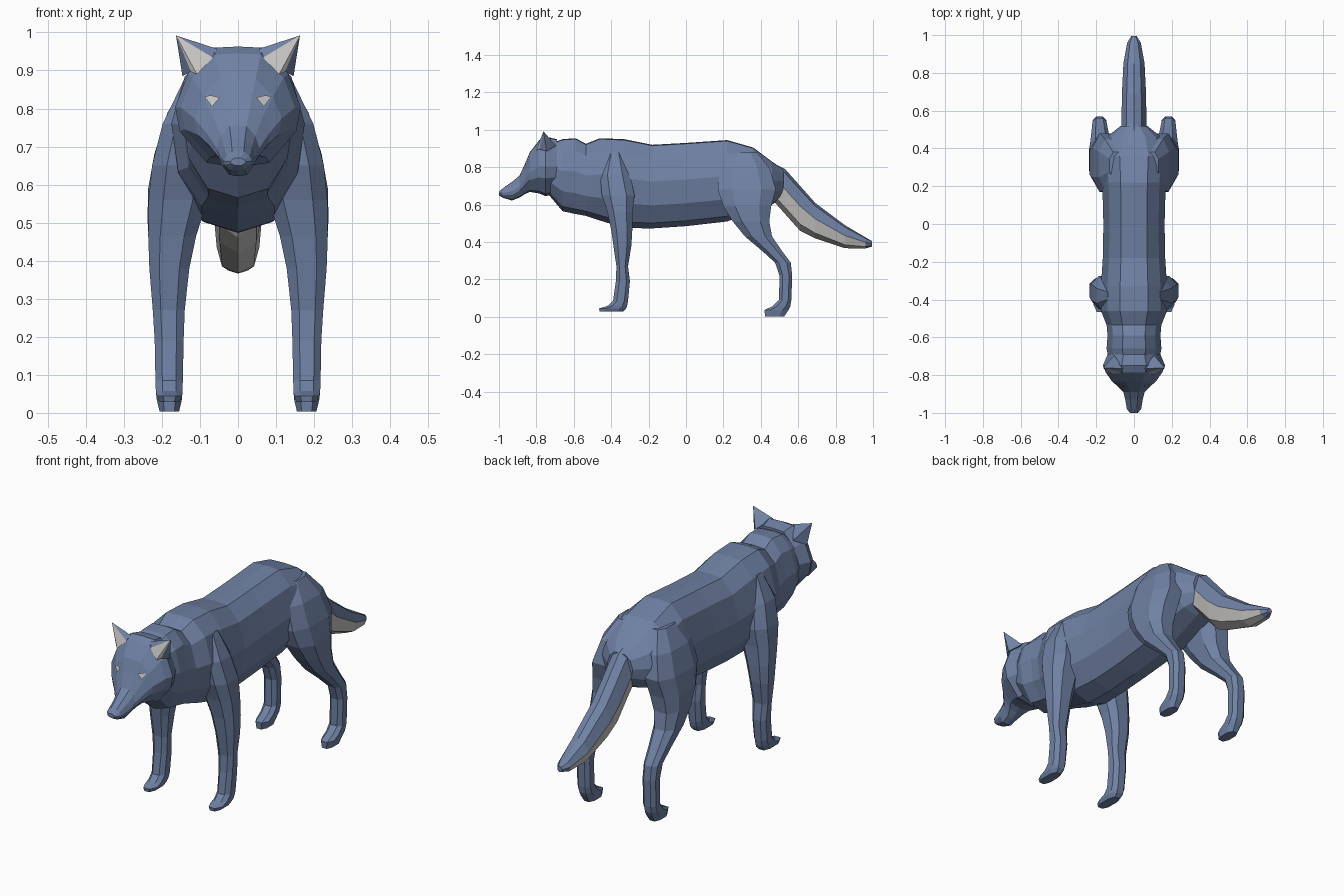
import bpy
import bmesh
from mathutils import Vector
from mathutils.bvhtree import BVHTree

default_cube = bpy.data.objects.get("Cube")
if default_cube:
    bpy.data.objects.remove(default_cube, do_unlink=True)


def make_material(name, color):
    material = bpy.data.materials.new(name)
    material.use_nodes = True
    material.diffuse_color = (*color, 1)
    material.node_tree.nodes["Principled BSDF"].inputs["Base Color"].default_value = (*color, 1)
    return material


fur = make_material("blue_grey_fur", (.16, .22, .37))
pale = make_material("pale_fur", (.56, .55, .54))
MATERIALS = (fur, pale)


def finish(name, mesh_builder, pale_rule=None, recalculate=True):
    """Turn a bmesh into a flat shaded object, colouring faces by a rule."""
    if recalculate:
        bmesh.ops.recalc_face_normals(mesh_builder, faces=mesh_builder.faces)
    for face in mesh_builder.faces:
        face.material_index = int(bool(pale_rule and pale_rule(face)))
    mesh = bpy.data.meshes.new(name)
    mesh_builder.to_mesh(mesh)
    mesh_builder.free()
    for material in MATERIALS:
        mesh.materials.append(material)
    part = bpy.data.objects.new(name, mesh)
    bpy.context.collection.objects.link(part)
    return part


def loft(name, rings, pale_rule=None):
    """Skin a row of equal rings and cap both ends."""
    builder = bmesh.new()
    loops = [[builder.verts.new(point) for point in ring] for ring in rings]
    count = len(loops[0])
    for first, second in zip(loops, loops[1:]):
        for i in range(count):
            j = (i + 1) % count
            builder.faces.new((first[i], first[j], second[j], second[i]))
    builder.faces.new(loops[0])
    builder.faces.new(loops[-1])
    return finish(name, builder, pale_rule)


def upright_rings(stations, half_profile):
    """Rings across y from (y, top, bottom, half width)."""
    profile = half_profile + [(-x, z) for x, z in reversed(half_profile[1:-1])]
    rings = []
    for y, top, bottom, width in stations:
        middle, height = (top + bottom) / 2, (top - bottom) / 2
        rings.append([(x * width, y, middle + z * height) for x, z in profile])
    return rings


def level_rings(stations, side):
    """Eight sided rings from (z, front, back, inner, outer)."""
    cut = .5
    octagon = [(-cut, -1), (cut, -1), (1, -cut), (1, cut),
               (cut, 1), (-cut, 1), (-1, cut), (-1, -cut)]
    rings = []
    for z, front, back, inner, outer in stations:
        rings.append([(side * ((inner + outer) / 2 + u * (outer - inner) / 2),
                       (front + back) / 2 + v * (back - front) / 2, z)
                      for u, v in octagon])
    return rings


# Torso and neck
torso_profile = [(0, 1), (.42, .98), (.8, .68), (1, .12),
                 (.9, -.45), (.55, -.87), (0, -1)]
torso_stations = [
    (-.74, .92, .66, .13),
    (-.66, .95, .565, .145),
    (-.59, .955, .55, .14),
    (-.535, .925, .54, .145),
    (-.46, .955, .515, .175),
    (-.33, .95, .475, .175),
    (-.18, .92, .473, .165),
    (0, .93, .485, .162),
    (.22, .945, .51, .168),
    (.36, .905, .56, .18),
    (.46, .83, .6, .145),
    (.52, .79, .64, .07),
]
loft("torso", upright_rings(torso_stations, torso_profile))

# Head and muzzle
head_profile = [(0, 1), (.4, .98), (.8, .55), (1, 0),
                (.93, -.4), (.5, -.92), (0, -1)]
head_stations = [
    (-.69, .95, .66, .14),
    (-.75, .963, .645, .165),
    (-.785, .945, .66, .15),
    (-.835, .88, .668, .115),
    (-.86, .82, .657, .085),
    (-.89, .755, .638, .056),
    (-.93, .722, .622, .046),
    (-.98, .687, .637, .038),
    (-1, .67, .65, .02),
]
head = loft("head", upright_rings(head_stations, head_profile))

# Tail, pale underneath apart from the tip
tail_profile = [(0, 1), (.6, .82), (1, .1), (.75, -.7), (0, -1)]
tail_stations = [
    (.45, .83, .64, .065),
    (.53, .79, .55, .065),
    (.61, .7, .46, .065),
    (.69, .61, .42, .064),
    (.85, .49, .367, .056),
    (.96, .425, .366, .036),
    (.995, .405, .376, .014),
]


def under_tail(face):
    center = face.calc_center_median()
    return face.normal.z < -.1 and center.y < .97


loft("tail", upright_rings(tail_stations, tail_profile), under_tail)

# Legs, from shoulder or hip down to the paw
front_leg_stations = [
    (.88, -.42, -.34, .06, .14),
    (.76, -.46, -.3, .06, .198),
    (.65, -.45, -.275, .07, .226),
    (.56, -.42, -.285, .08, .235),
    (.465, -.4, -.287, .11, .236),
    (.38, -.388, -.292, .128, .233),
    (.27, -.372, -.31, .14, .224),
    (.19, -.375, -.3, .143, .219),
    (.085, -.39, -.31, .145, .217),
    (.058, -.42, -.315, .146, .216),
    (.045, -.465, -.32, .147, .214),
    (.028, -.462, -.337, .155, .206),
]
hind_leg_stations = [
    (.88, .24, .38, .05, .13),
    (.79, .18, .45, .06, .185),
    (.68, .17, .48, .07, .22),
    (.59, .2, .455, .08, .236),
    (.51, .25, .445, .1, .238),
    (.43, .315, .46, .12, .233),
    (.35, .41, .515, .135, .225),
    (.29, .476, .56, .145, .22),
    (.22, .5, .568, .146, .218),
    (.09, .497, .563, .146, .217),
    (.058, .465, .558, .146, .216),
    (.037, .42, .548, .147, .214),
    (.003, .422, .526, .155, .206),
]

# Ears: a folded shell with a pale inner face
ear_points = {
    "tip": (.163, -.762, .992),
    "crown": (.055, -.765, .957),
    "fold": (.066, -.785, .934),
    "notch": (.108, -.8, .89),
    "lobe": (.124, -.785, .897),
    "cheek": (.146, -.745, .885),
    "back": (.105, -.695, .915),
}
ear_faces = ["tip crown fold", "tip fold notch", "tip notch lobe", "tip lobe cheek",
             "tip cheek back", "tip back crown", "crown back cheek lobe notch fold"]


def build_ear(name, side):
    builder = bmesh.new()
    points = {key: builder.verts.new((side * x, y, z))
              for key, (x, y, z) in ear_points.items()}
    pale_faces = []
    for corners in ear_faces:
        face = builder.faces.new([points[key] for key in corners.split()])
        if corners == "tip fold notch" or corners == "tip notch lobe":
            pale_faces.append(face)
    finish(name, builder, lambda face: face in pale_faces)


# Eyes: thin slanted plates laid on the head
head_tree = BVHTree.FromPolygons([v.co for v in head.data.vertices],
                                 [p.vertices[:] for p in head.data.polygons])


def build_eye(name, side):
    builder = bmesh.new()
    corners = []
    for x, z in ((.046, .827), (.07, .833), (.086, .829), (.066, .803)):
        hit = head_tree.ray_cast(Vector((side * x, -2, z)), Vector((0, 1, 0)))[0]
        corners.append(builder.verts.new(hit + Vector((side * .002, -.006, .002))))
    plate = builder.faces.new(corners if side > 0 else corners[::-1])
    plate.normal_update()
    if plate.normal.y > 0:
        plate.normal_flip()
    finish(name, builder, lambda face: True, recalculate=False)


for label, side in (("left", 1), ("right", -1)):
    loft("front_leg_" + label, level_rings(front_leg_stations, side))
    loft("hind_leg_" + label, level_rings(hind_leg_stations, side))
    build_ear("ear_" + label, side)
    build_eye("eye_" + label, side)
